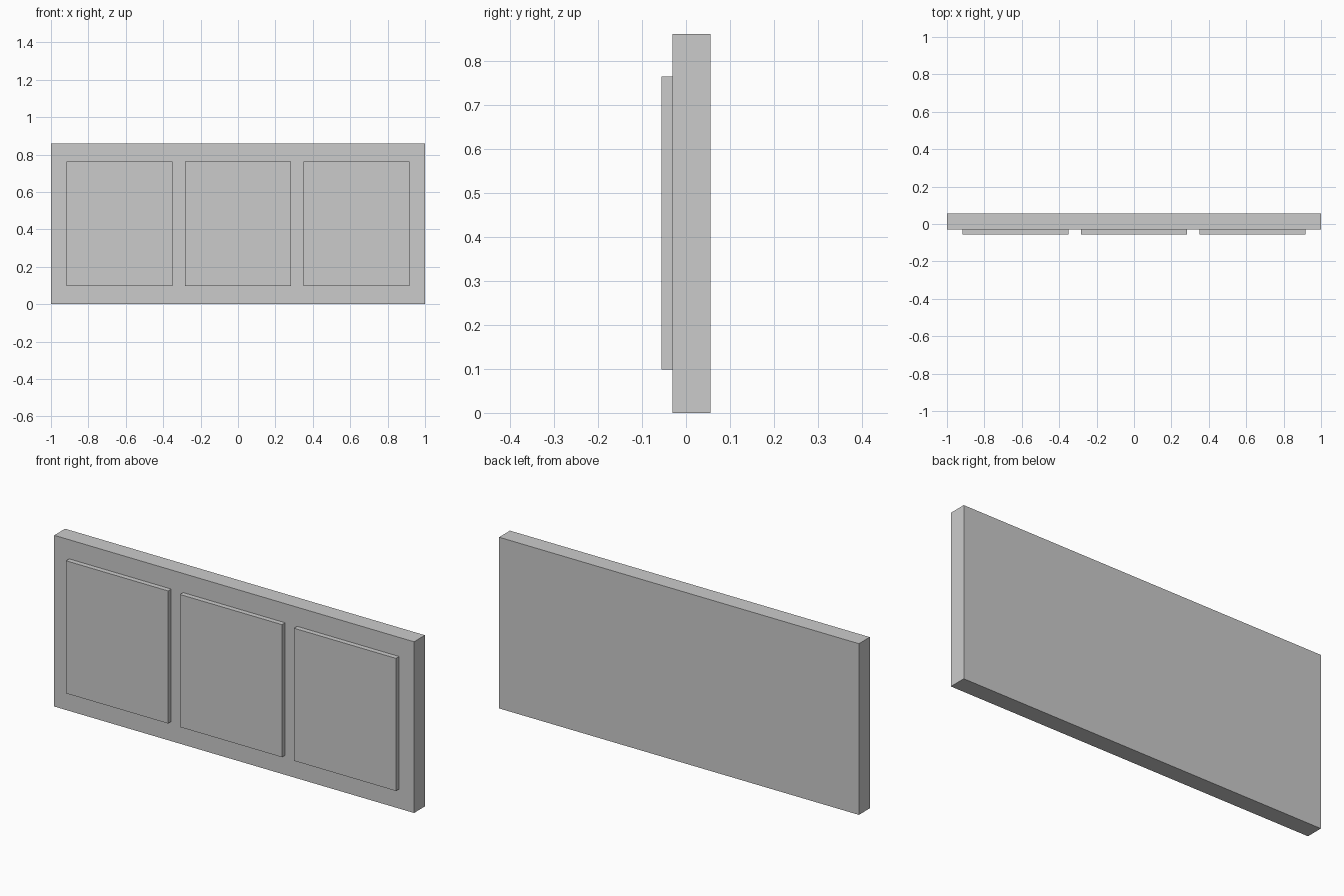
import bpy

if "Cube" in bpy.data.objects:
    bpy.data.objects.remove(bpy.data.objects["Cube"])

WIDTH, HEIGHT = 2.0, 0.86
BACK, FACE, FRONT = 0.0557, -0.0307, -0.0557   # y of the back, slab face and panel face
PANEL_W, PANEL_PITCH = 0.567, 0.6335
PANEL_Z = (0.098, 0.764)


def box(name, x, y, z):
    """Axis-aligned box from (min, max) ranges."""
    ranges = (x, y, z)
    bpy.ops.mesh.primitive_cube_add(size=1, location=[(a + b) / 2 for a, b in ranges])
    obj = bpy.context.object
    obj.name = name
    obj.scale = [b - a for a, b in ranges]
    bpy.ops.object.transform_apply(location=False, rotation=False, scale=True)
    return obj


# Main slab
box("wall_slab", (-WIDTH / 2, WIDTH / 2), (FACE, BACK), (0, HEIGHT))

# Three raised panels on the front
for i, side in enumerate(("left", "middle", "right")):
    cx = (i - 1) * PANEL_PITCH
    box(f"raised_panel_{side}", (cx - PANEL_W / 2, cx + PANEL_W / 2), (FRONT, FACE), PANEL_Z)
